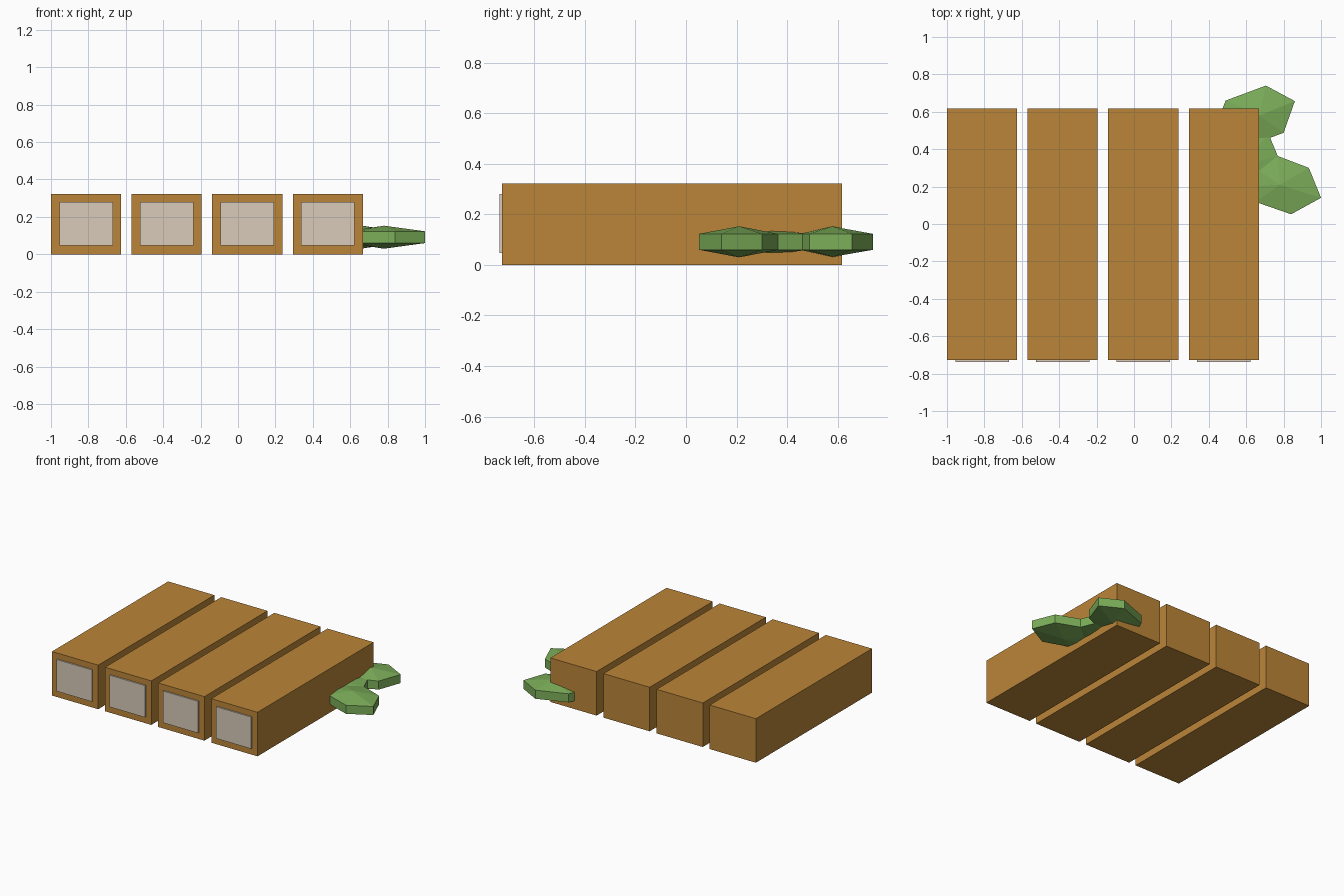
import bpy, bmesh

if "Cube" in bpy.data.objects:
    bpy.data.objects.remove(bpy.data.objects["Cube"])


def material(name, color):
    m = bpy.data.materials.new(name)
    m.diffuse_color = (*color, 1)
    m.use_nodes = True
    m.node_tree.nodes["Principled BSDF"].inputs["Base Color"].default_value = m.diffuse_color
    return m


WOOD = material("warm_brown", (0.50, 0.235, 0.04))
PANEL = material("pale_beige", (0.69, 0.60, 0.48))
GREEN = material("leaf_green", (0.20, 0.42, 0.10))


def box(name, x, y, z, mat):
    # Axis-aligned box from (min, max) ranges
    bpy.ops.mesh.primitive_cube_add(size=1, location=[sum(r) / 2 for r in (x, y, z)])
    ob = bpy.context.object
    ob.name = name
    ob.scale = [r[1] - r[0] for r in (x, y, z)]
    bpy.ops.object.transform_apply(location=False, rotation=False, scale=True)
    ob.data.materials.append(mat)


def leaf(name, center, outline, rim, peak):
    # Thick low-poly leaf: a rim wall with a shallow cone above and below
    bm = bmesh.new()
    low = [bm.verts.new((x, y, rim[0])) for x, y in outline]
    high = [bm.verts.new((x, y, rim[1])) for x, y in outline]
    bottom = bm.verts.new((*center, peak[0]))
    top = bm.verts.new((*center, peak[1]))
    n = len(outline)
    for i in range(n):
        j = (i + 1) % n
        bm.faces.new((low[i], low[j], high[j], high[i]))
        bm.faces.new((high[i], high[j], top))
        bm.faces.new((low[j], low[i], bottom))
    bmesh.ops.recalc_face_normals(bm, faces=bm.faces)
    me = bpy.data.meshes.new(name)
    bm.to_mesh(me)
    bm.free()
    me.materials.append(mat := GREEN)
    bpy.context.collection.objects.link(bpy.data.objects.new(name, me))


# Row of four long blocks, each with a pale panel on its front end
for i in range(4):
    cx = -0.8125 + i * 0.431
    box(f"block_{i + 1}", (cx - 0.1875, cx + 0.1875), (-0.728, 0.618), (0, 0.323), WOOD)
    box(f"end_panel_{i + 1}", (cx - 0.143, cx + 0.143), (-0.738, -0.71), (0.047, 0.28), PANEL)

# Cluster of leaves tucked into the right-hand block
leaf("front_leaf", (0.78, 0.21),
     [(1.0, 0.14), (0.935, 0.30), (0.765, 0.365), (0.63, 0.31),
      (0.59, 0.20), (0.65, 0.118), (0.84, 0.052)], (0.06, 0.123), (0.03, 0.153))
leaf("back_leaf", (0.67, 0.58),
     [(0.86, 0.657), (0.705, 0.74), (0.49, 0.66), (0.45, 0.56),
      (0.55, 0.45), (0.70, 0.45), (0.80, 0.488)], (0.06, 0.123), (0.032, 0.152))
leaf("middle_leaf", (0.58, 0.32),
     [(0.77, 0.36), (0.72, 0.48), (0.55, 0.47), (0.43, 0.38),
      (0.44, 0.25), (0.57, 0.17), (0.70, 0.22)], (0.06, 0.123), (0.038, 0.143))
